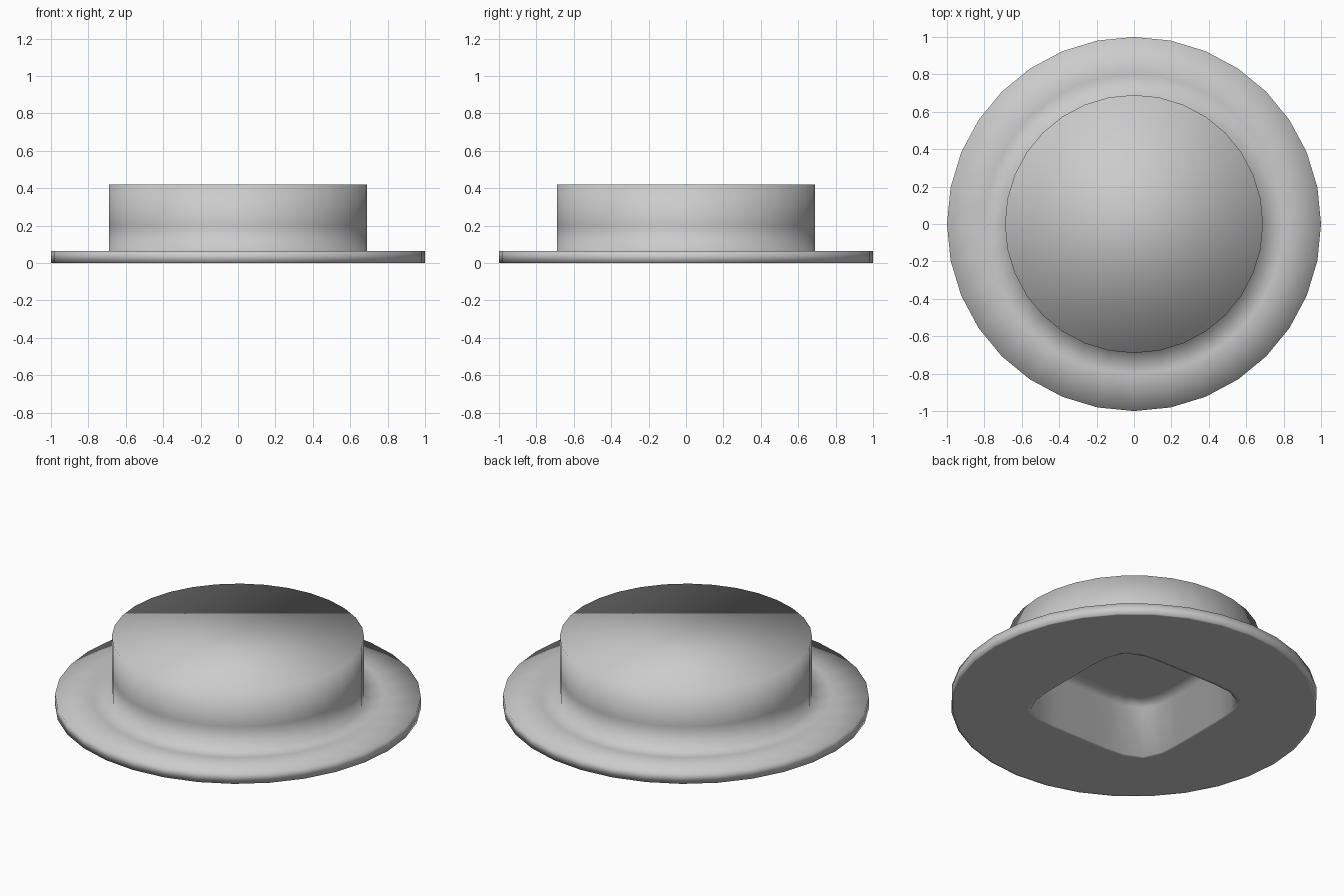
import bpy, bmesh
from math import sin, cos, pi

SIDES = 32

cube = bpy.data.objects.get("Cube")
if cube:
    bpy.data.objects.remove(cube)

grey = bpy.data.materials.new("light_grey")
grey.use_nodes = True
grey.diffuse_color = (0.6, 0.6, 0.6, 1)
bsdf = next(n for n in grey.node_tree.nodes if n.type == 'BSDF_PRINCIPLED')
bsdf.inputs["Base Color"].default_value = grey.diffuse_color


def circle(angle):
    return 1.0


def rounded_square(angle):
    # superellipse with tight corners and slightly bulged sides
    return (abs(cos(angle)) ** 5.5 + abs(sin(angle)) ** 5.5) ** (-1 / 5.5)


# Stacked rings from the crown top, over the brim, and up into the socket:
# (outline, radius, height)
RINGS = [
    (circle, 0.69, 0.42),
    (circle, 0.69, 0.2),
    (circle, 0.69, 0.065),
    (circle, 0.8, 0.065),
    (circle, 1.0, 0.065),
    (circle, 1.0, 0.0),
    # flat underside, held by a ring at each border
    (circle, 0.985, 0.0),
    (rounded_square, 0.475, 0.0),
    (rounded_square, 0.455, 0.0),
    # socket wall and ceiling
    (rounded_square, 0.445, 0.3),
    (rounded_square, 0.34, 0.3),
]

bm = bmesh.new()
loops = []
for outline, radius, z in RINGS:
    ring = []
    for i in range(SIDES):
        a = 2 * pi * i / SIDES
        r = radius * outline(a)
        ring.append(bm.verts.new((r * cos(a), r * sin(a), z)))
    loops.append(ring)

for upper, lower in zip(loops, loops[1:]):
    for i in range(SIDES):
        j = (i + 1) % SIDES
        bm.faces.new((upper[i], lower[i], lower[j], upper[j]))

# crown top and socket ceiling
bm.faces.new(loops[0])
bm.faces.new(loops[-1][::-1])

bmesh.ops.recalc_face_normals(bm, faces=bm.faces)
for face in bm.faces:
    face.smooth = True

mesh = bpy.data.meshes.new("flanged_cap")
bm.to_mesh(mesh)
bm.free()
mesh.materials.append(grey)
cap = bpy.data.objects.new("flanged_cap", mesh)
bpy.context.collection.objects.link(cap)
